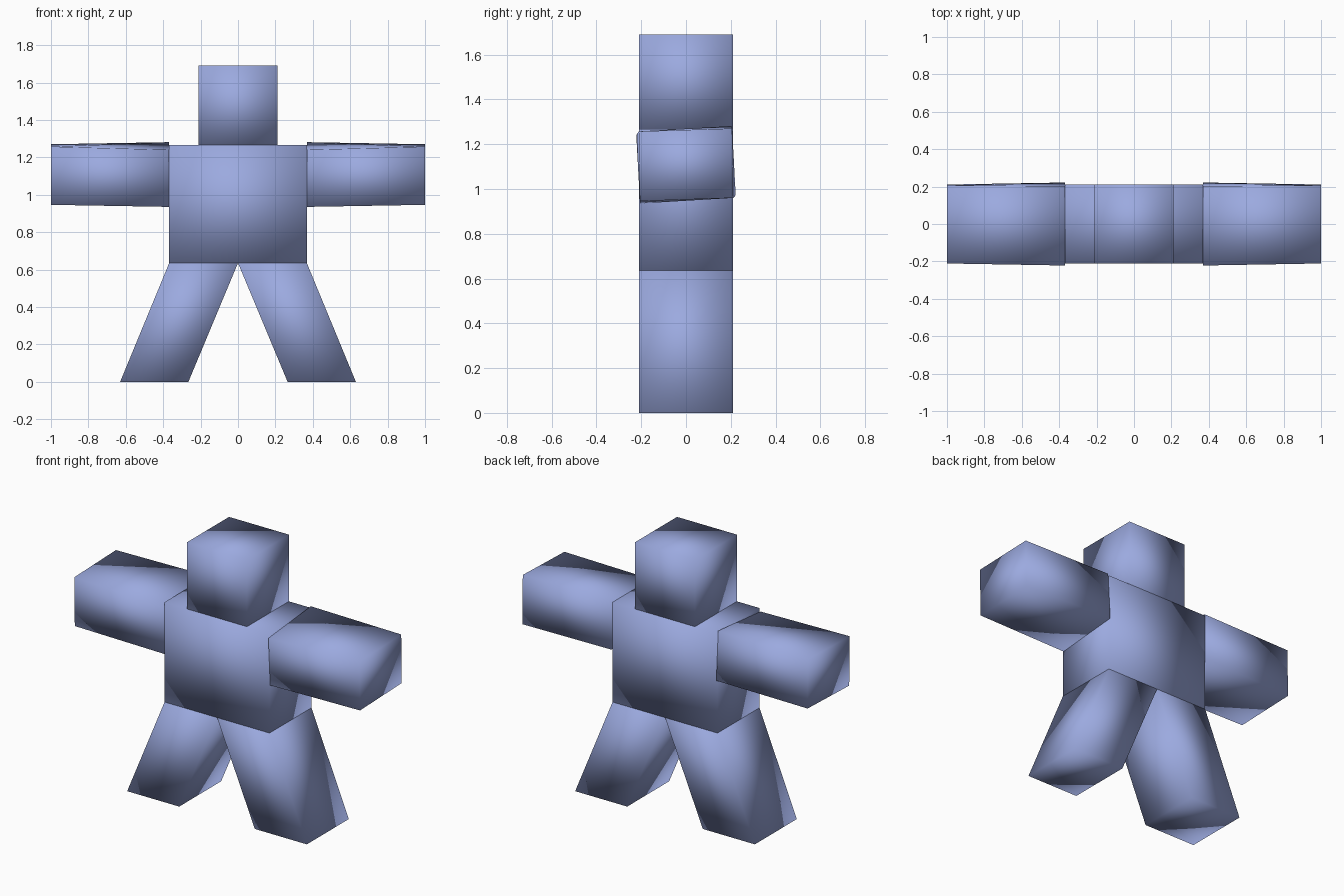
import bpy, bmesh

if "Cube" in bpy.data.objects:
    bpy.data.objects.remove(bpy.data.objects["Cube"])

blue = bpy.data.materials.new("soft_blue")
blue.diffuse_color = (0.33, 0.40, 0.74, 1)
blue.use_nodes = True
blue.node_tree.nodes["Principled BSDF"].inputs["Base Color"].default_value = blue.diffuse_color


def loft(name, start, end):
    """Closed, smooth-shaded block between two four-cornered ends."""
    bm = bmesh.new()
    a = [bm.verts.new(p) for p in start]
    b = [bm.verts.new(p) for p in end]
    bm.faces.new(a)
    bm.faces.new(b[::-1])
    for i in range(4):
        j = (i + 1) % 4
        bm.faces.new((a[j], a[i], b[i], b[j]))
    bmesh.ops.recalc_face_normals(bm, faces=bm.faces[:])
    for f in bm.faces:
        f.smooth = True
    mesh = bpy.data.meshes.new(name)
    bm.to_mesh(mesh)
    bm.free()
    mesh.materials.append(blue)
    obj = bpy.data.objects.new(name, mesh)
    bpy.context.collection.objects.link(obj)
    return obj


def level(x0, x1, z, d=0.21):
    """Horizontal rectangle at height z."""
    return [(x0, -d, z), (x1, -d, z), (x1, d, z), (x0, d, z)]


# Torso and head
loft("torso", level(-0.368, 0.368, 0.635), level(-0.368, 0.368, 1.267))
loft("head", level(-0.21, 0.21, 1.267), level(-0.21, 0.21, 1.69))

# Arm ends in (y, z): the shoulder is twisted slightly more than the hand
shoulder = [(-0.222, 1.24), (0.203, 1.281), (0.222, 0.972), (-0.203, 0.935)]
hand = [(-0.211, 1.257), (0.206, 1.27), (0.211, 0.96), (-0.206, 0.946)]

for side, s in (("left", -1), ("right", 1)):
    loft(side + "_arm",
         [(s * 0.368, y, z) for y, z in shoulder],
         [(s * 1.0, y, z) for y, z in hand])
    # Splayed legs with flat feet
    loft(side + "_leg",
         level(0, s * 0.368, 0.635),
         level(s * 0.265, s * 0.63, 0))
